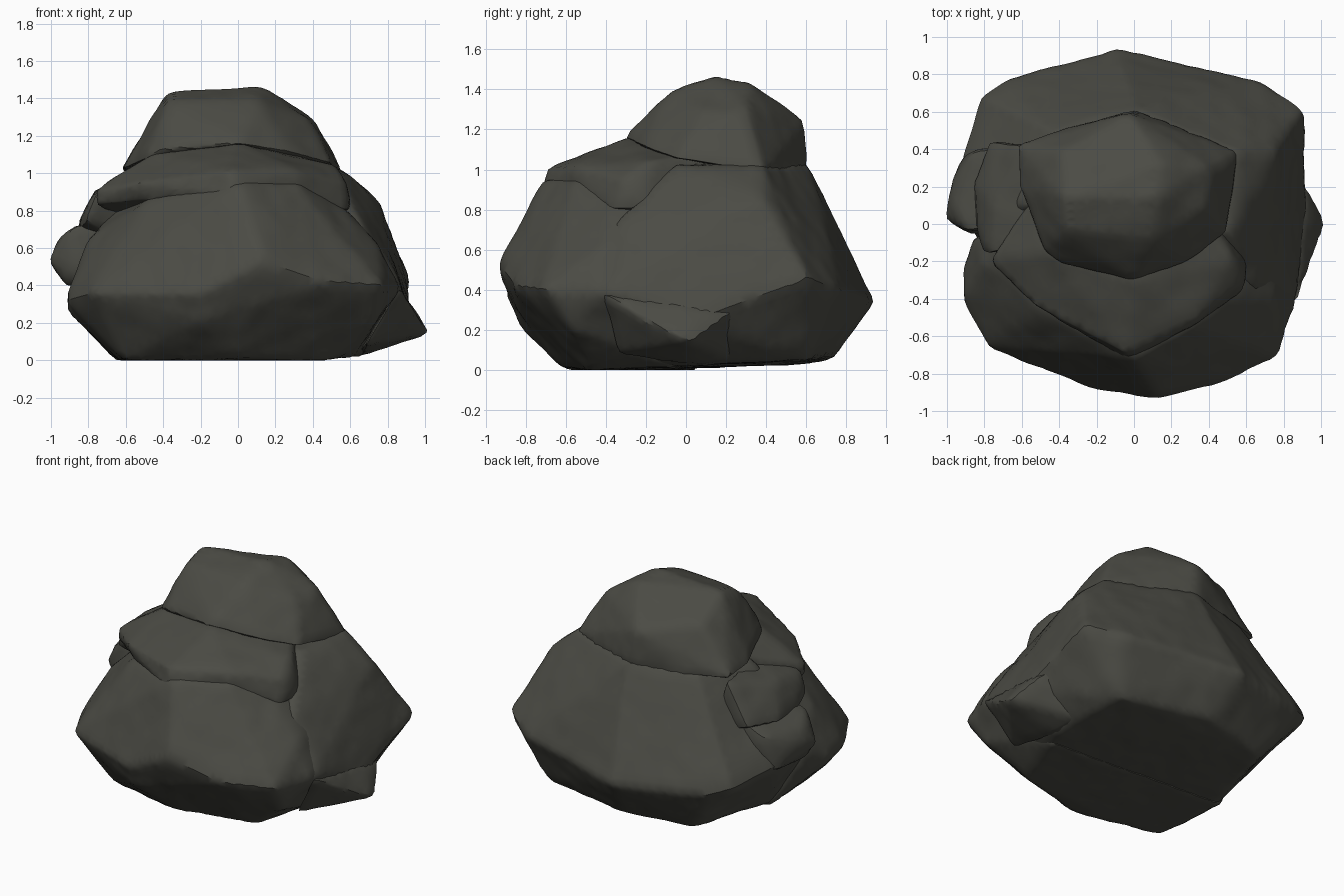
import bpy
import bmesh
from mathutils import Vector, noise

cube = bpy.data.objects.get("Cube")
if cube:
    bpy.data.objects.remove(cube, do_unlink=True)

# One dark stone colour
stone = bpy.data.materials.new("dark_stone")
stone.use_nodes = True
stone_colour = (0.07, 0.07, 0.058, 1)
stone.diffuse_color = stone_colour
shader = next(n for n in stone.node_tree.nodes if n.type == "BSDF_PRINCIPLED")
shader.inputs["Base Color"].default_value = stone_colour
shader.inputs["Roughness"].default_value = 0.9

EDGE_LENGTH = 0.065
ROUGHNESS = 0.01
parts = []


def weathered_rock(name, corners):
    """Hull of the corners (in hundredths), subdivided, worn down and roughened."""
    bm = bmesh.new()
    for corner in corners:
        bm.verts.new(Vector(corner) / 100)
    bmesh.ops.convex_hull(bm, input=bm.verts[:])
    loose = [v for v in bm.verts if not v.link_faces]
    bmesh.ops.delete(bm, geom=loose, context="VERTS")

    # Even out the triangle size
    for _ in range(6):
        long_edges = [e for e in bm.edges if e.calc_length() > EDGE_LENGTH]
        if not long_edges:
            break
        bmesh.ops.subdivide_edges(bm, edges=long_edges, cuts=1)
        bmesh.ops.triangulate(bm, faces=bm.faces[:])

    # Wear the corners, then add uneven chips that never sink below the ground
    for _ in range(2):
        bmesh.ops.smooth_vert(bm, verts=bm.verts[:], factor=0.4,
                              use_axis_x=True, use_axis_y=True, use_axis_z=True)
    bmesh.ops.recalc_face_normals(bm, faces=bm.faces[:])
    bm.normal_update()
    for v in bm.verts:
        broad = noise.noise(v.co * 3)
        fine = noise.noise(v.co * 9)
        v.co += v.normal * ROUGHNESS * (broad + fine * 0.6)
        v.co.z = max(v.co.z, 0)

    mesh = bpy.data.meshes.new(name)
    bm.to_mesh(mesh)
    bm.free()
    mesh.materials.append(stone)
    rock = bpy.data.objects.new(name, mesh)
    bpy.context.collection.objects.link(rock)
    parts.append(rock)


# Broad boulder forming the back and the sloping sides
weathered_rock("back_boulder", [
    (-60, -45, 1), (50, -42, 1), (66, 0, 2), (62, 60, 5), (0, 74, 6), (-50, 62, 3), (-65, 0, 1),
    (93, 2, 24), (86, -42, 39), (91, 61, 46), (69, 77, 40), (-10, 94, 34), (-70, 77, 36),
    (-83, 68, 40), (-93, 35, 46), (-87, -5, 40),
    (75, 38, 86), (66, -36, 73), (0, 70, 85),
    (56, 38, 102), (52, -5, 103), (0, 61, 103), (-42, 49, 103), (-60, 10, 101)])

# Pointed spur flaring out of the left side
weathered_rock("side_spur", [
    (103, 2, 14), (96, -16, 22), (91, 24, 30), (86, -42, 38), (90, 2, 34),
    (66, 0, 2), (62, 25, 4), (68, -35, 8)])

# Heavy boulder bulging out at the front, reaching back under the ledge
weathered_rock("front_boulder", [
    (-62, -48, 0), (0, -62, 1), (50, -46, 0), (62, -5, 1), (-66, 5, 0),
    (-93, -25, 27), (-92, -41, 32), (-79, -66, 36), (-20, -89, 36), (14, -94, 53),
    (46, -86, 42), (77, -71, 40), (74, -58, 20), (-20, -83, 22), (86, -42, 39), (80, -5, 35),
    (-87, -8, 40), (-80, -20, 66), (-48, -46, 85), (0, -77, 80), (0, -72, 95),
    (30, -55, 95), (57, -38, 81), (75, -40, 62),
    (66, 0, 73), (-66, 0, 80), (45, 0, 95), (-45, 0, 95)])

# Two stacked slabs jutting out of the right side
weathered_rock("lower_side_slab", [
    (-102, 2, 53), (-99, 20, 58), (-93, 36, 43), (-92, 0, 40), (-87, -6, 46),
    (-97, 10, 64), (-89, -4, 71), (-86, 40, 66),
    (-60, 0, 80), (-60, 42, 80), (-55, 0, 40), (-60, 42, 40)])
weathered_rock("upper_side_slab", [
    (-86, 0, 71), (-87, 20, 70), (-78, 45, 72), (-77, 12, 91), (-77, -16, 89), (-82, -15, 74),
    (-60, 42, 98), (-50, -10, 98), (-50, 0, 60), (-50, 42, 60)])

# Stepped ledge under the cap
weathered_rock("middle_ledge", [
    (-77, -20, 91), (-56, -41, 94), (-3, -70, 101), (30, -54, 101), (58, -32, 95),
    (54, -19, 104), (0, -30, 116), (-45, -15, 111), (30, 20, 111), (-50, 20, 106),
    (-77, -20, 83), (-50, -42, 86), (-3, -73, 89), (30, -55, 89), (59, -36, 80),
    (62, -20, 81), (30, 20, 70), (-50, 20, 70)])

# Overhanging cap with a tilted flat top
weathered_rock("top_cap", [
    (-63, 42, 101), (-63, 20, 102), (-50, -14, 108), (-40, -21, 113), (0, -31, 116),
    (30, -21, 111), (51, -5, 105), (57, 38, 99), (40, 46, 98), (0, 61, 100), (-40, 51, 100),
    (-37, -3, 139), (10, -9, 139), (13, 14, 146), (-38, 14, 144), (39, 8, 128),
    (41, 30, 129), (14, 32, 143), (8, 46, 133), (-3, 59, 125), (-40, 40, 130)])

# Smooth faces with crisp broken edges
bpy.ops.object.select_all(action="DESELECT")
for rock in parts:
    rock.select_set(True)
bpy.context.view_layer.objects.active = parts[0]
bpy.ops.object.shade_smooth_by_angle(angle=0.6)
